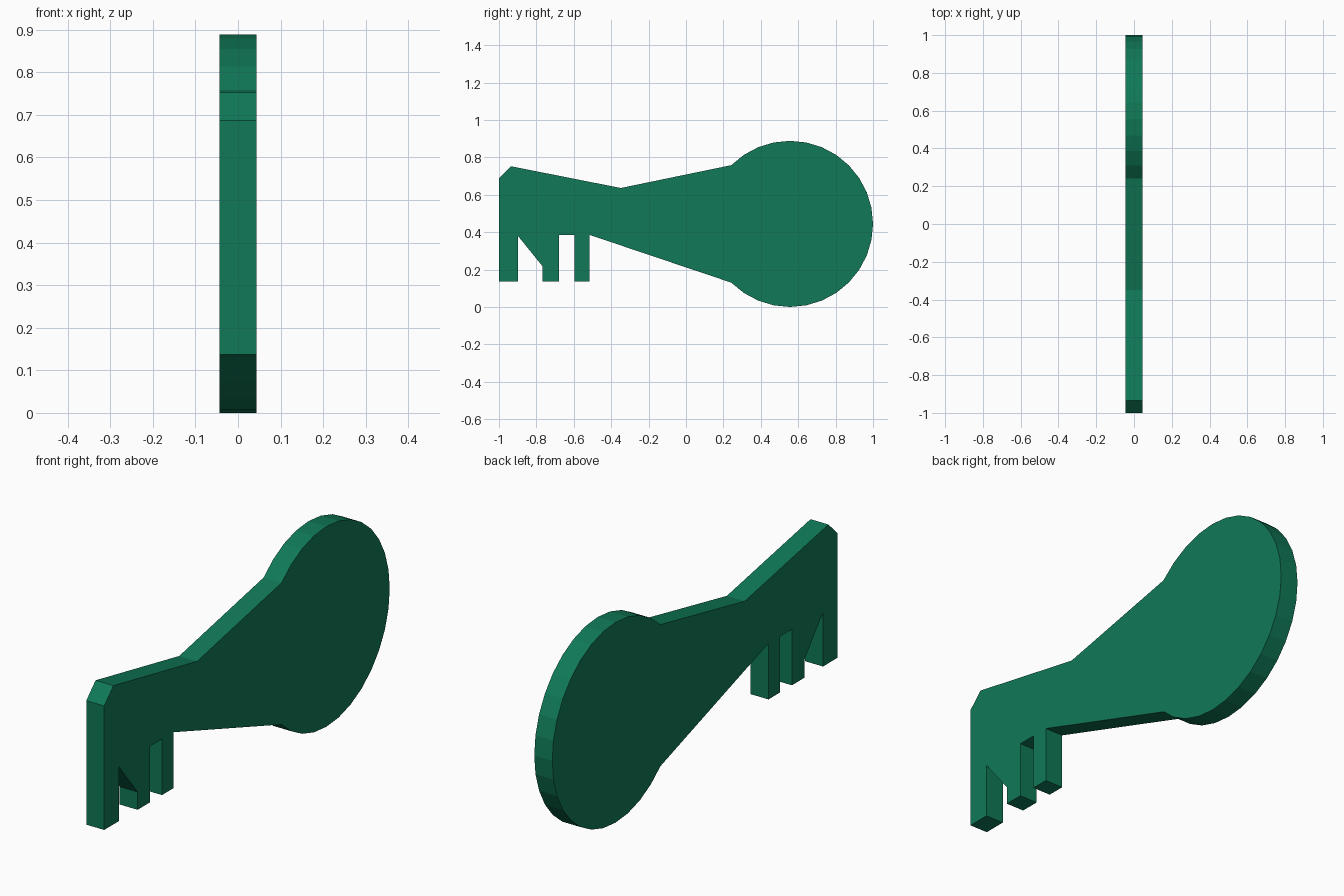
import bpy, bmesh
from math import cos, sin, radians

if "Cube" in bpy.data.objects:
    bpy.data.objects.remove(bpy.data.objects["Cube"])

HALF = 0.044                      # half thickness along x
CY, CZ, R = 0.556, 0.444, 0.444   # round bow centre and radius

# round bow: three quarters of a 32-sided circle
bow = [(CY + R * cos(radians(a)), CZ + R * sin(radians(a)))
       for a in [-135 + 11.25 * i for i in range(25)]]

# tapered shank, chamfered tip and three teeth
blade = [(-0.349, 0.636), (-0.935, 0.752), (-1.0, 0.687),
         (-1.0, 0.137), (-0.897, 0.137), (-0.897, 0.378),
         (-0.766, 0.216), (-0.766, 0.137), (-0.679, 0.137),
         (-0.679, 0.385), (-0.595, 0.385), (-0.595, 0.137),
         (-0.515, 0.137), (-0.515, 0.385)]

# extrude the outline through the thickness
bm = bmesh.new()
face = bm.faces.new([bm.verts.new((-HALF, y, z)) for y, z in bow + blade])
out = bmesh.ops.extrude_face_region(bm, geom=[face], use_keep_orig=True)
moved = [v for v in out["geom"] if isinstance(v, bmesh.types.BMVert)]
bmesh.ops.translate(bm, verts=moved, vec=(2 * HALF, 0, 0))
bmesh.ops.recalc_face_normals(bm, faces=bm.faces)
mesh = bpy.data.meshes.new("key")
bm.to_mesh(mesh)
bm.free()
key = bpy.data.objects.new("key", mesh)
bpy.context.collection.objects.link(key)

# green finish
green = bpy.data.materials.new("green")
green.diffuse_color = (0.005, 0.19, 0.095, 1)
green.use_nodes = True
green.node_tree.nodes["Principled BSDF"].inputs["Base Color"].default_value = green.diffuse_color
mesh.materials.append(green)
